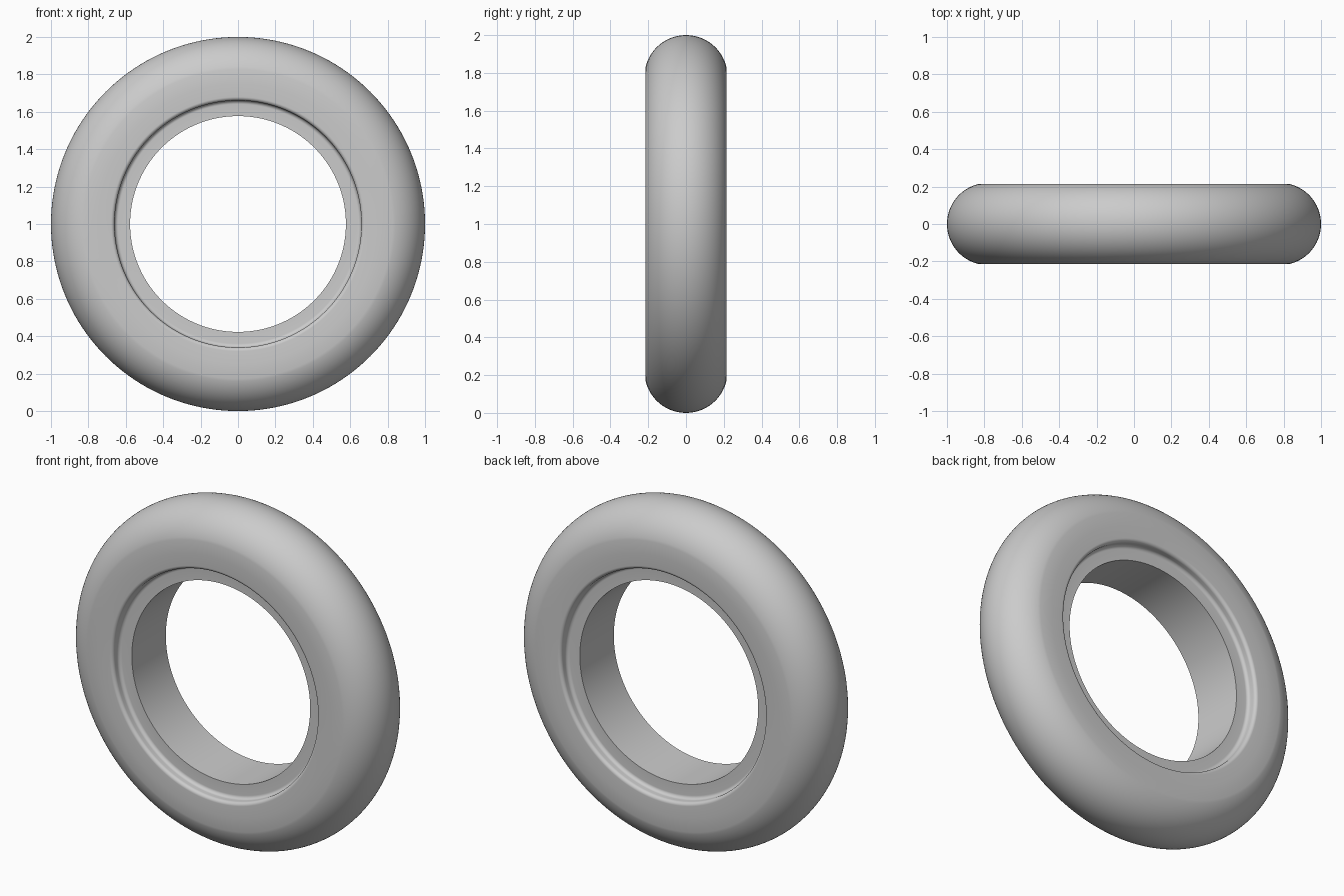
import bpy, bmesh
from math import sin, cos, pi, asin, radians
from mathutils import Vector

if "Cube" in bpy.data.objects:
    bpy.data.objects.remove(bpy.data.objects["Cube"])

HALF_WIDTH, BORE, STEP = 0.215, 0.577, 0.66
DEPTH, FILLET, TREAD, TREAD_CENTRE = 0.058, 0.02, 0.22, 0.78
SEGMENTS = 160


def arc(r, y, radius, start, end, steps):
    """Points (radius from axle, distance along axle) on a circular arc."""
    angles = [start + (end - start) * i / steps for i in range(steps + 1)]
    return [(r + radius * cos(a), y + radius * sin(a)) for a in angles]


def material(name, colour):
    mat = bpy.data.materials.new(name)
    mat.use_nodes = True
    mat.diffuse_color = colour
    mat.node_tree.nodes["Principled BSDF"].inputs["Base Color"].default_value = colour
    return mat


# Half cross-section: bore edge, recessed lip, rounded step, sidewall, tread
lip = HALF_WIDTH - DEPTH
half = [(BORE, lip)]
half += arc(STEP - FILLET, lip + FILLET, FILLET, -pi / 2, 0, 8)
half += arc(STEP + FILLET, HALF_WIDTH - FILLET, FILLET, pi, pi / 2, 8)
half += [(0.75, HALF_WIDTH)]
half += arc(TREAD_CENTRE, 0, TREAD, asin(HALF_WIDTH / TREAD), 0, 20)
profile = half + [(r, -y) for r, y in reversed(half[:-1])]

# Revolve the closed cross-section around the axle
bm = bmesh.new()
verts = [bm.verts.new((r, y, 0)) for r, y in profile]
edges = [bm.edges.new((verts[i - 1], verts[i])) for i in range(len(verts))]
bmesh.ops.spin(bm, geom=verts + edges, cent=(0, 0, 0), axis=(0, 1, 0),
               angle=2 * pi, steps=SEGMENTS, use_merge=True)
bmesh.ops.remove_doubles(bm, verts=bm.verts, dist=0.0001)
bmesh.ops.recalc_face_normals(bm, faces=bm.faces)
bmesh.ops.translate(bm, verts=bm.verts, vec=Vector((0, 0, 1)))
mesh = bpy.data.meshes.new("tyre")
bm.to_mesh(mesh)
bm.free()

tyre = bpy.data.objects.new("tyre", mesh)
bpy.context.collection.objects.link(tyre)
mesh.materials.append(material("light_grey", (0.6, 0.6, 0.6, 1)))

# Smooth surface with a crisp bore edge
bpy.ops.object.select_all(action='DESELECT')
tyre.select_set(True)
bpy.context.view_layer.objects.active = tyre
bpy.ops.object.shade_smooth_by_angle(angle=radians(35))
